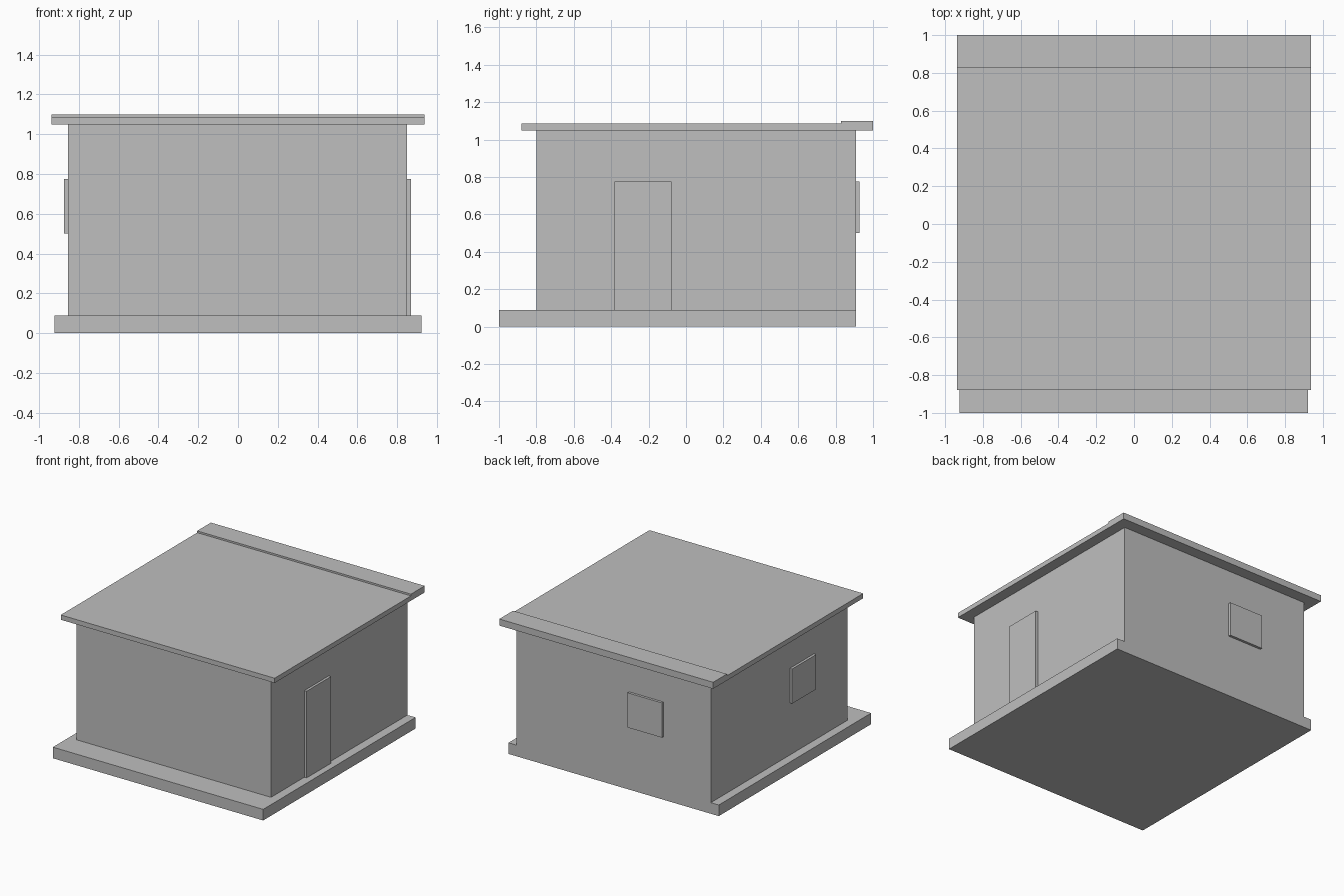
import bpy
import bmesh

if "Cube" in bpy.data.objects:
    bpy.data.objects.remove(bpy.data.objects["Cube"])

# One flat grey for the whole building
grey = bpy.data.materials.new("light_grey")
grey.diffuse_color = (0.522, 0.522, 0.522, 1.0)
grey.use_nodes = True
grey.node_tree.nodes["Principled BSDF"].inputs["Base Color"].default_value = grey.diffuse_color


def prism(name, profile, x0, x1):
    """Extrude a closed (y, z) profile along x."""
    bm = bmesh.new()
    face = bm.faces.new([bm.verts.new((x0, y, z)) for y, z in profile])
    ext = bmesh.ops.extrude_face_region(bm, geom=[face])
    moved = [v for v in ext["geom"] if isinstance(v, bmesh.types.BMVert)]
    bmesh.ops.translate(bm, verts=moved, vec=(x1 - x0, 0, 0))
    bmesh.ops.recalc_face_normals(bm, faces=bm.faces)
    mesh = bpy.data.meshes.new(name)
    bm.to_mesh(mesh)
    bm.free()
    mesh.materials.append(grey)
    obj = bpy.data.objects.new(name, mesh)
    bpy.context.collection.objects.link(obj)
    return obj


def box(name, x, y, z):
    """Box from (min, max) ranges."""
    return prism(name, [(y[0], z[0]), (y[1], z[0]), (y[1], z[1]), (y[0], z[1])], *x)


BASE_TOP, EAVES = 0.088, 1.048
BACK = 0.908
OPENING_TOP, SILL = 0.775, 0.50

# Foundation slab, flush with the back wall
box("foundation", (-0.923, 0.921), (-1.0, BACK), (0.0, BASE_TOP))

# Main walls
box("walls", (-0.854, 0.85), (-0.80, BACK), (BASE_TOP, EAVES))

# Flat roof with a raised strip along the back edge
prism("roof", [(-0.88, EAVES), (1.0, EAVES), (1.0, 1.10), (0.828, 1.10),
               (0.828, 1.086), (-0.88, 1.086)], -0.938, 0.937)

# Door on the right, windows on the left and back
box("door", (0.85, 0.87), (-0.382, -0.078), (BASE_TOP, OPENING_TOP))
box("left_window", (-0.874, -0.854), (-0.382, -0.082), (SILL, OPENING_TOP))
box("back_window", (-0.438, -0.138), (BACK, BACK + 0.02), (SILL, OPENING_TOP))
